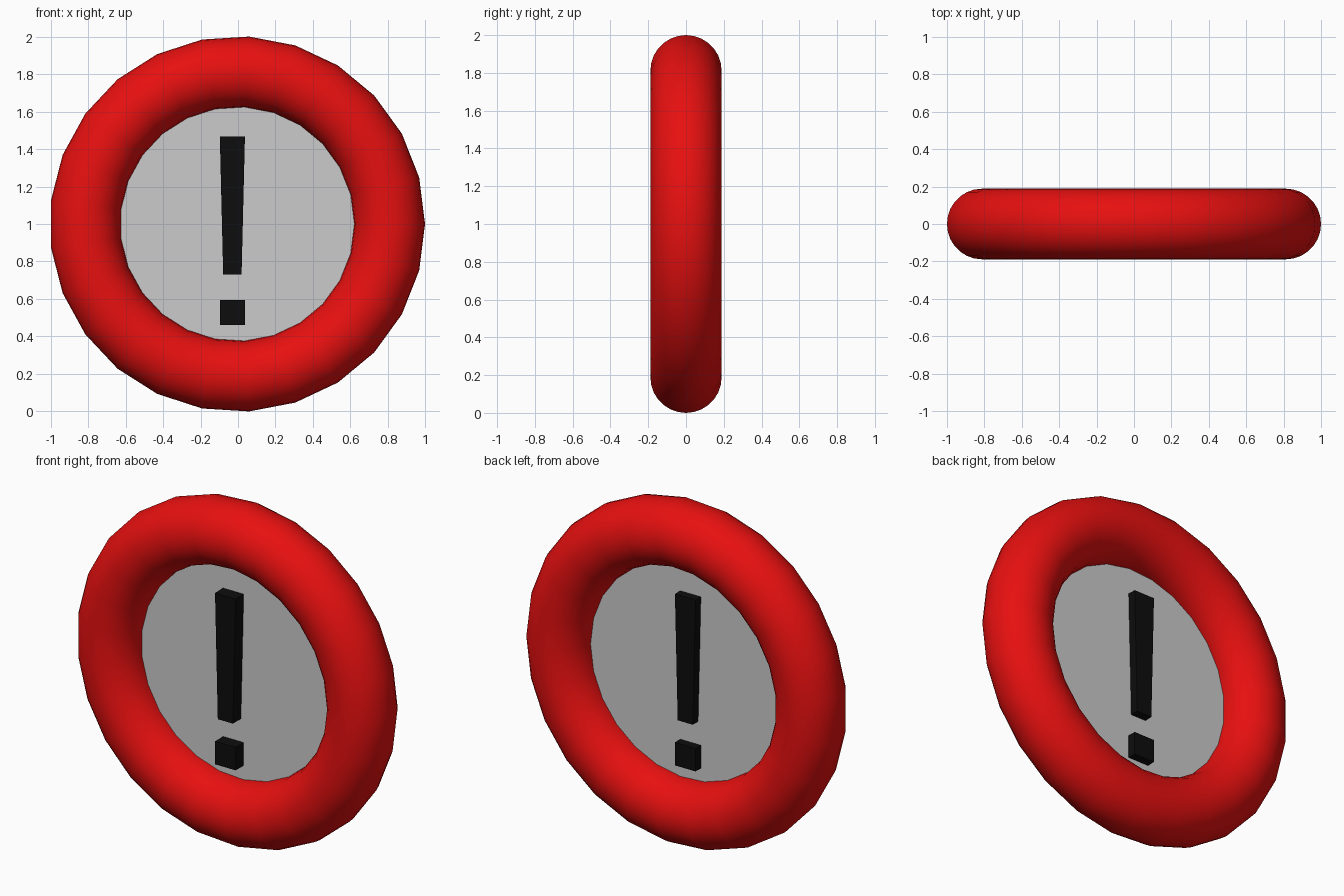
import bpy, bmesh
from math import pi

if "Cube" in bpy.data.objects:
    bpy.data.objects.remove(bpy.data.objects["Cube"])

CX, CZ = -0.004, 1.0


def material(name, rgb):
    m = bpy.data.materials.new(name)
    m.diffuse_color = (*rgb, 1)
    m.use_nodes = True
    m.node_tree.nodes["Principled BSDF"].inputs["Base Color"].default_value = m.diffuse_color
    return m


red = material("red", (0.8, 0.005, 0.005))
black = material("black", (0.004, 0.004, 0.004))

# Round red rim: 25 segments around, smooth tube
bpy.ops.mesh.primitive_torus_add(major_segments=25, minor_segments=28,
                                 major_radius=0.8135, minor_radius=0.1885,
                                 location=(CX, 0, CZ), rotation=(pi / 2, 0, 0))
rim = bpy.context.object
rim.name = "rim"
rim.data.materials.append(red)
bpy.ops.object.shade_smooth()

# Flat grey panel filling the rim
bpy.ops.mesh.primitive_circle_add(vertices=25, radius=0.65, fill_type='NGON',
                                  location=(CX, 0, CZ), rotation=(pi / 2, 0, 0))
bpy.context.object.name = "panel"


def block(name, z0, z1, half_bottom, half_top, x=-0.03, y0=-0.075, y1=0.05):
    """Black block through the panel, tapering in width towards the bottom."""
    bm = bmesh.new()
    bmesh.ops.create_cube(bm, size=2)
    for v in bm.verts:
        top = v.co.z > 0
        v.co.x = x + v.co.x * (half_top if top else half_bottom)
        v.co.y = y1 if v.co.y > 0 else y0
        v.co.z = z1 if top else z0
    mesh = bpy.data.meshes.new(name)
    bm.to_mesh(mesh)
    bm.free()
    mesh.materials.append(black)
    bpy.context.collection.objects.link(bpy.data.objects.new(name, mesh))


# Warning mark: tapered bar above a square dot
block("warning_bar", 0.73, 1.468, 0.049, 0.067)
block("warning_dot", 0.46, 0.595, 0.067, 0.067)
